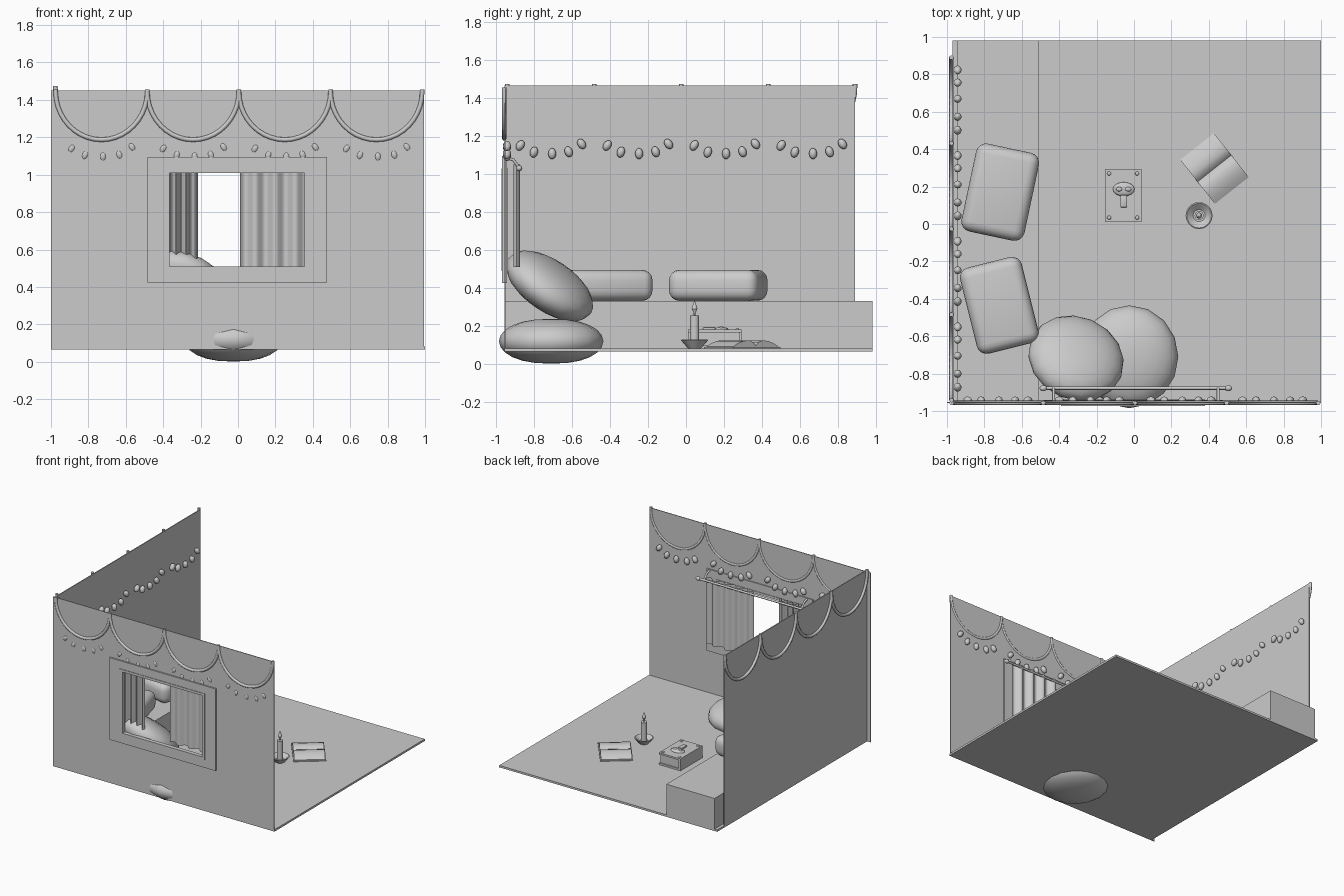
import bpy, bmesh, math
from mathutils import Vector, Matrix

if "Cube" in bpy.data.objects:
    bpy.data.objects.remove(bpy.data.objects["Cube"])

mat = bpy.data.materials.new("light grey")
mat.diffuse_color = (0.6, 0.6, 0.6, 1)
mat.use_nodes = True
mat.node_tree.nodes["Principled BSDF"].inputs["Base Color"].default_value = mat.diffuse_color


def add(name, bm, smooth=False):
    """Turn a bmesh into a named object."""
    bmesh.ops.recalc_face_normals(bm, faces=bm.faces)
    me = bpy.data.meshes.new(name)
    bm.to_mesh(me)
    bm.free()
    me.materials.append(mat)
    ob = bpy.data.objects.new(name, me)
    bpy.context.collection.objects.link(ob)
    if smooth:
        bpy.ops.object.select_all(action='DESELECT')
        ob.select_set(True)
        bpy.context.view_layer.objects.active = ob
        bpy.ops.object.shade_smooth_by_angle(angle=math.radians(40))
    return ob


def box(name, x, y, z, bevel=0, rot=0, segs=4):
    """Box from (min, max) pairs, optionally rounded and turned about z."""
    bm = bmesh.new()
    size = Vector((x[1] - x[0], y[1] - y[0], z[1] - z[0]))
    bmesh.ops.create_cube(bm, size=1, matrix=Matrix.Diagonal((*size, 1)))
    if bevel:
        bmesh.ops.bevel(bm, geom=bm.edges[:], offset=bevel, segments=segs,
                        profile=0.5, affect='EDGES')
    c = Vector((sum(x) / 2, sum(y) / 2, sum(z) / 2))
    bm.transform(Matrix.Translation(c) @ Matrix.Rotation(math.radians(rot), 4, 'Z'))
    return add(name, bm, bevel > 0)


def ball(name, c, radii, axis=(0, 0, 1), u=12, v=8, power=1.0):
    """Ellipsoid with its local z along axis; power < 1 makes it boxier in height."""
    bm = bmesh.new()
    bmesh.ops.create_uvsphere(bm, u_segments=u, v_segments=v, radius=1)
    for p in bm.verts:
        r = math.hypot(p.co.x, p.co.y)
        if r > 1e-4:
            k = r ** power / r
            p.co.x *= k
            p.co.y *= k
    q = Vector((0, 0, 1)).rotation_difference(Vector(axis)).to_matrix().to_4x4()
    bm.transform(Matrix.Translation(c) @ q @ Matrix.Diagonal((*radii, 1)))
    ob = add(name, bm)
    for f in ob.data.polygons:
        f.use_smooth = True
    return ob


def lathe(name, c, profile, n=20):
    """Revolve (radius, z) points about a vertical axis at c."""
    bm = bmesh.new()
    vs = [bm.verts.new((c[0] + r, c[1], z)) for r, z in profile]
    es = [bm.edges.new(e) for e in zip(vs, vs[1:])]
    bmesh.ops.spin(bm, geom=vs + es, cent=(c[0], c[1], 0), axis=(0, 0, 1),
                   angle=2 * math.pi, steps=n)
    bmesh.ops.remove_doubles(bm, verts=bm.verts, dist=1e-5)
    return add(name, bm, True)


def ring(name, outer, inner, y0, y1):
    """Rectangular frame facing y; outer and inner are (x0, x1, z0, z1)."""
    bm = bmesh.new()
    loops = []
    for y in (y0, y1):
        for a, b, c, d in (outer, inner):
            loops.append([bm.verts.new((p, y, q)) for p, q in ((a, c), (b, c), (b, d), (a, d))])
    for s, t in ((0, 1), (1, 3), (3, 2), (2, 0)):
        for i in range(4):
            j = (i + 1) % 4
            bm.faces.new((loops[s][i], loops[s][j], loops[t][j], loops[t][i]))
    return add(name, bm)


def tube(name, pts, r, n=8):
    """Round tube through points."""
    cu = bpy.data.curves.new(name, 'CURVE')
    cu.dimensions = '3D'
    cu.bevel_depth = r
    cu.bevel_resolution = n // 4
    cu.use_fill_caps = True
    sp = cu.splines.new('POLY')
    sp.points.add(len(pts) - 1)
    for p, co in zip(sp.points, pts):
        p.co = (*co, 1)
    cu.materials.append(mat)
    ob = bpy.data.objects.new(name, cu)
    bpy.context.collection.objects.link(ob)
    bpy.ops.object.select_all(action='DESELECT')
    ob.select_set(True)
    bpy.context.view_layer.objects.active = ob
    bpy.ops.object.convert(target='MESH')
    return bpy.context.object


# Room shell: floor, bench, two walls and the window frame
box("floor", (-0.97, 1.0), (-0.957, 0.982), (0.066, 0.082))
box("bench", (-0.945, -0.51), (-0.95, 0.982), (0.07, 0.332))
box("left_wall", (-0.97, -0.962), (-0.955, 0.89), (0.066, 1.466))
ring("front_wall", (-1, 0.995, 0.066, 1.45), (-0.39, 0.38, 0.49, 1.03), -0.957, -0.951)
ring("window_frame", (-0.485, 0.475, 0.425, 1.095), (-0.39, 0.38, 0.49, 1.03), -0.968, -0.942)
ring("window_lip", (-0.39, 0.38, 0.49, 1.03), (-0.365, 0.355, 0.51, 1.01), -0.972, -0.938)


# Garlands: four hanging arcs with five beads each, on both walls
def garland(name, start, step, top, drop, place, lift):
    for i in range(4):
        mid = start + step * (i + 0.5)
        arc = [(mid - step / 2 * math.cos(t * math.pi / 20), top - drop * math.sin(t * math.pi / 20))
               for t in range(21)]
        arc = [(arc[0][0], top + lift)] + arc + [(arc[-1][0], top + lift)]
        tube(f"{name}_swag_{i}", [place(a, z, 0) for a, z in arc], 0.012)
        for off, dz in ((-0.16, -0.305), (-0.088, -0.34), (0.008, -0.348),
                        (0.095, -0.338), (0.163, -0.297)):
            o = Vector(place(0, 0, 0))
            axis = Vector(place(off, dz + 0.05, 0)) - o
            ball(f"{name}_bead", place(mid + off, top + dz, 1), (0.021, 0.021, 0.029), axis, 10, 8)


garland("front", -0.975, 0.49, 1.445, 0.258,
        lambda a, z, bead: (a, -0.943 if bead else -0.957, z), 0.01)
garland("left", -0.942, 0.458, 1.455, 0.25,
        lambda a, z, bead: (-0.943 if bead else -0.976, a, z), 0.02)


# Curtain rod with brackets and finials, and two wavy curtains
tube("curtain_rod", [(-0.47, -0.878, 1.03), (0.49, -0.878, 1.03)], 0.009)
for x in (-0.485, 0.505):
    ball("rod_finial", (x, -0.878, 1.03), (0.016, 0.016, 0.02), (1, 0, 0))
for x in (-0.43, 0.45):
    tube("rod_bracket", [(x, -0.95, 1.085), (x, -0.91, 1.075), (x, -0.873, 1.025)], 0.008)


def curtain(name, x0, x1, waves):
    bm = bmesh.new()
    n = waves * 10
    row = []
    for i in range(n + 1):
        x = x0 + (x1 - x0) * i / n
        y = -0.892 + 0.018 * math.sin(2 * math.pi * waves * i / n)
        row.append((bm.verts.new((x, y, 0.51)), bm.verts.new((x, y, 1.05))))
    for a, b in zip(row, row[1:]):
        bm.faces.new((a[0], b[0], b[1], a[1]))
    bmesh.ops.solidify(bm, geom=bm.faces[:], thickness=0.005)
    add(name, bm, True)


curtain("curtain_left", -0.42, -0.215, 4)
curtain("curtain_right", 0.012, 0.44, 4)

# Round floor cushions (one flat, one leaning) and bench pillows
ball("flat_cushion", (-0.025, -0.71, 0.119), (0.262, 0.275, 0.118), u=16, v=12, power=0.85)
ball("leaning_cushion", (-0.31, -0.718, 0.41), (0.262, 0.262, 0.118),
     (0.25, 0.55, 0.8), 16, 12, 0.85)
box("bench_pillow_back", (-0.887, -0.543), (-0.07, 0.41), (0.332, 0.495), 0.055, -12)
box("bench_pillow_front", (-0.89, -0.55), (-0.672, -0.198), (0.332, 0.495), 0.055, 14)

# Closed book with studs and a skull emblem on the cover
X, Y = (-0.155, 0.04), (0.01, 0.293)
box("book_back_cover", X, Y, (0.082, 0.096))
box("book_front_cover", X, Y, (0.166, 0.18))
box("book_spine", (-0.155, -0.138), Y, (0.09, 0.175))
box("book_pages", (-0.14, 0.03), (0.02, 0.283), (0.09, 0.17))
for sx in (-1, 1):
    for sy in (-1, 1):
        ball("cover_stud", (-0.058 + sx * 0.075, 0.152 + sy * 0.118, 0.18), (0.011, 0.011, 0.007))
    ball("skull_brow", (-0.055 + sx * 0.024, 0.186, 0.191), (0.017, 0.012, 0.008))
ball("skull_head", (-0.055, 0.186, 0.18), (0.058, 0.038, 0.014), u=16)
box("skull_jaw", (-0.073, -0.037), (0.088, 0.155), (0.178, 0.194), 0.006, segs=2)

# Open book: thin cover and two domed page blocks
box("open_book_cover", (0.27, 0.59), (0.175, 0.419), (0.08, 0.088), rot=-51.7)
half = [(0.15, 0.086), (0.15, 0.092), (0.12, 0.108), (0.08, 0.121), (0.045, 0.123),
        (0.018, 0.114), (0.0, 0.095)]
prof = half + [(-x, z) for x, z in reversed(half[:-1])]
bm = bmesh.new()
face = bm.faces.new([bm.verts.new((x, -0.115, z)) for x, z in prof])
out = bmesh.ops.extrude_face_region(bm, geom=[face])
bmesh.ops.translate(bm, vec=(0, 0.23, 0),
                    verts=[g for g in out["geom"] if isinstance(g, bmesh.types.BMVert)])
bm.transform(Matrix.Translation((0.43, 0.297, 0)) @ Matrix.Rotation(math.radians(-51.7), 4, 'Z'))
add("open_book_pages", bm, True)

# Candle: dish, stick, wick and flame
C = (0.348, 0.045)
lathe("candle_dish", C, [(0, 0.082), (0.035, 0.082), (0.072, 0.125), (0.066, 0.128),
                         (0.032, 0.098), (0, 0.098)])
lathe("candle_stick", C, [(0, 0.09), (0.024, 0.09), (0.024, 0.255), (0, 0.255)], 16)
lathe("candle_flame", C, [(0, 0.25), (0.005, 0.255), (0.005, 0.268), (0.016, 0.29),
                          (0.009, 0.312), (0, 0.336)], 10)
